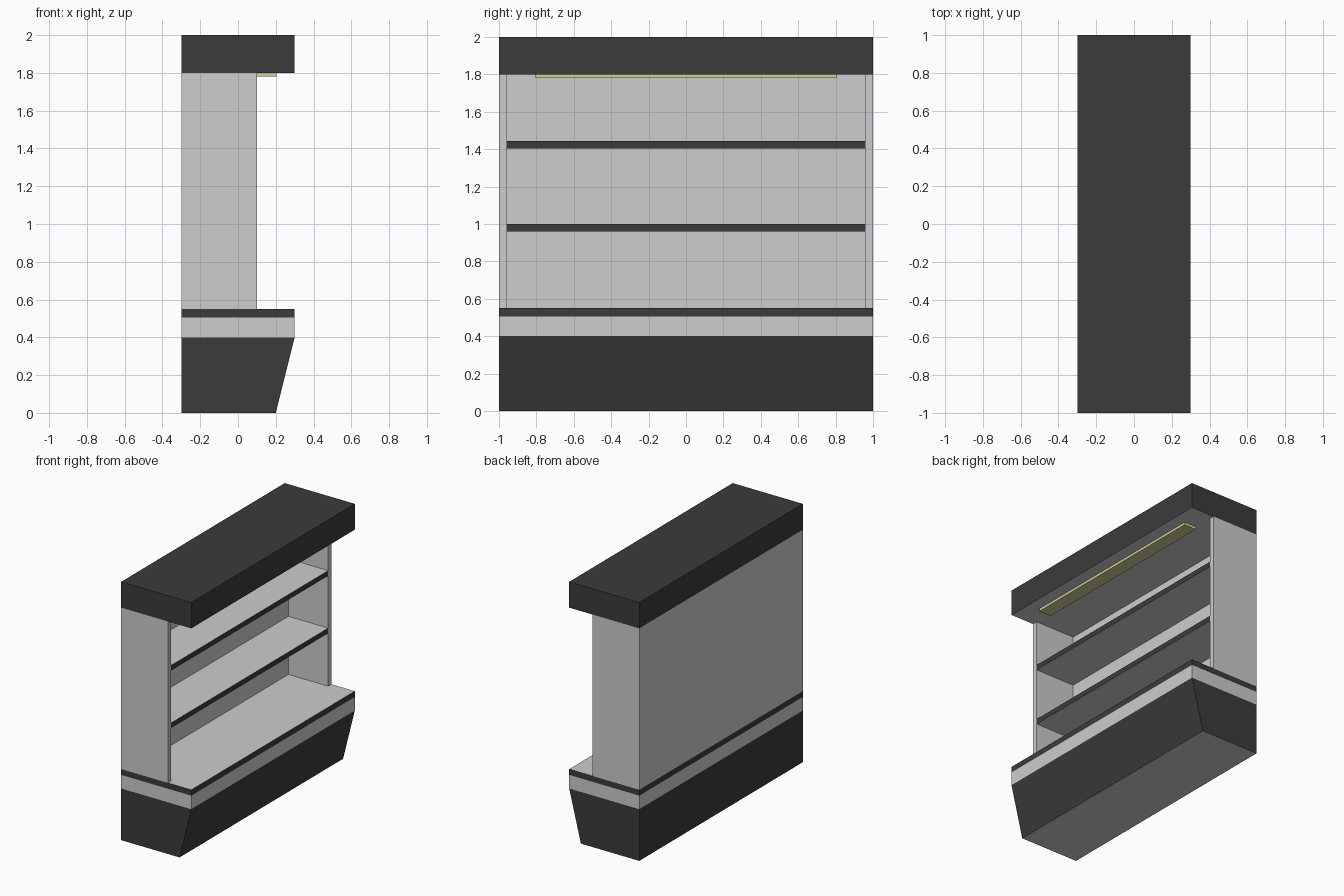
import bpy, bmesh
from mathutils import Vector

if "Cube" in bpy.data.objects:
    bpy.data.objects.remove(bpy.data.objects["Cube"])


def material(name, rgb):
    m = bpy.data.materials.new(name)
    m.diffuse_color = (*rgb, 1)
    m.use_nodes = True
    m.node_tree.nodes["Principled BSDF"].inputs["Base Color"].default_value = m.diffuse_color
    return m


LIGHT = material("light_grey", (0.61, 0.61, 0.61))
DARK = material("charcoal", (0.044, 0.044, 0.044))
GLOW = material("pale_yellow", (0.64, 0.64, 0.33))


def prism(name, profile, sweep, mats, dark_rule=None):
    """Extrude a closed profile; faces passing dark_rule(normal) use the second material."""
    bm = bmesh.new()
    face = bm.faces.new([bm.verts.new(p) for p in profile])
    ext = bmesh.ops.extrude_face_region(bm, geom=[face], use_keep_orig=True)
    verts = [v for v in ext["geom"] if isinstance(v, bmesh.types.BMVert)]
    bmesh.ops.translate(bm, vec=Vector(sweep), verts=verts)
    bmesh.ops.recalc_face_normals(bm, faces=bm.faces)
    bm.normal_update()
    for f in bm.faces:
        f.material_index = 1 if dark_rule and dark_rule(f.normal) else 0
    mesh = bpy.data.meshes.new(name)
    bm.to_mesh(mesh)
    bm.free()
    for m in mats:
        mesh.materials.append(m)
    ob = bpy.data.objects.new(name, mesh)
    bpy.context.collection.objects.link(ob)
    return ob


def box(name, x, y, z, mats, dark_rule=None):
    corners = [(x[0], y[0], z[0]), (x[1], y[0], z[0]), (x[1], y[1], z[0]), (x[0], y[1], z[0])]
    return prism(name, corners, (0, 0, z[1] - z[0]), mats, dark_rule)


two = [LIGHT, DARK]
depth, width = (-0.3, 0.3), (-1, 1)

# Plinth with sloping front, pale underside
prism("plinth", [(-0.3, -1, 0), (0.2, -1, 0), (0.3, -1, 0.4), (-0.3, -1, 0.4)],
      (0, 2, 0), two, lambda n: n.z > -0.9)

# Pale band and the deck with dark edging
box("base_band", depth, width, (0.4, 0.505), [LIGHT])
box("deck", depth, width, (0.505, 0.55), two, lambda n: abs(n.z) < 0.5)

# Back and side walls as one U-shaped shell
u = [(-0.3, -1), (0.1, -1), (0.1, -0.96), (-0.24, -0.96),
     (-0.24, 0.96), (0.1, 0.96), (0.1, 1), (-0.3, 1)]
prism("cabinet_walls", [(x, y, 0.55) for x, y in u], (0, 0, 1.25), [LIGHT])

# Shelves with dark front edges
for name, top in (("lower_shelf", 1.0), ("upper_shelf", 1.445)):
    box(name, (-0.24, 0.1), (-0.96, 0.96), (top - 0.04, top), two, lambda n: n.x > 0.5)

# Canopy with pale underside, and the lamp strip below it
box("canopy", depth, width, (1.8, 2.0), two, lambda n: n.z > -0.5)
box("lamp_strip", (0.1, 0.205), (-0.805, 0.805), (1.78, 1.8), [GLOW])
